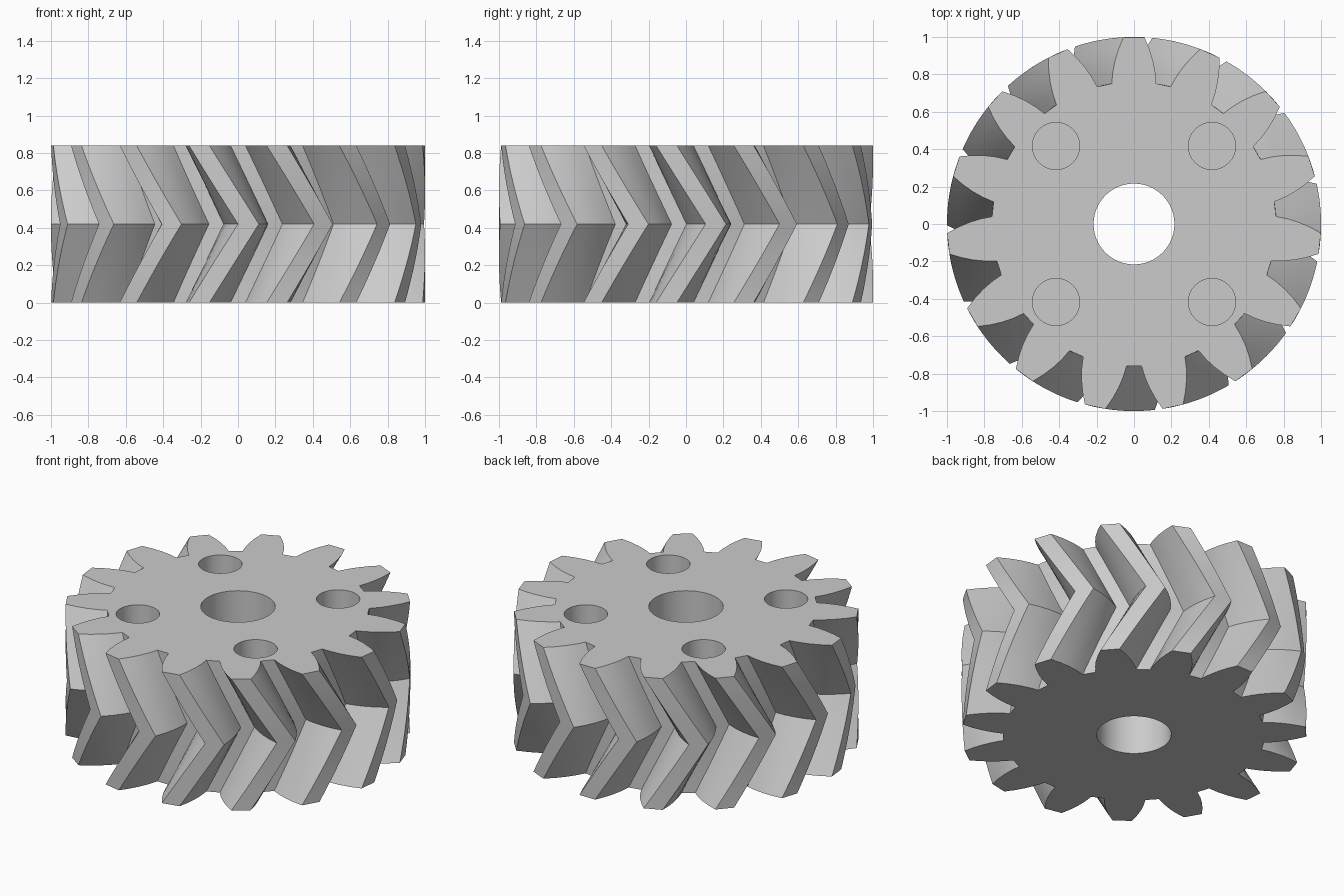
import bpy, bmesh
from math import radians, cos, sin, pi

cube = bpy.data.objects.get("Cube")
if cube:
    bpy.data.objects.remove(cube, do_unlink=True)

TEETH = 15
HEIGHT = 0.84
TWIST = 15.2          # degrees from either face to the middle
STEPS = 10            # slices in each half

grey = bpy.data.materials.new("plain grey")
grey.use_nodes = True
colour = (0.6, 0.6, 0.6, 1)
grey.diffuse_color = colour
grey.node_tree.nodes["Principled BSDF"].inputs["Base Color"].default_value = colour

# Tooth flank: radius and half angle, from root to tip
flank = [(0.76, 9.0), (0.82, 7.95), (0.88, 6.6), (0.94, 5.0), (1.0, 3.2)]
tooth = [(r, -a) for r, a in flank] + [(r, a) for r, a in reversed(flank)]


def gear_ring(bm, z, twist):
    ring = []
    for i in range(TEETH):
        middle = 90 + i * 360 / TEETH
        for r, a in tooth:
            t = radians(middle + a + twist)
            ring.append(bm.verts.new((r * cos(t), r * sin(t), z)))
    return ring


# Herringbone body: stacked rings that twist out and back again
bm = bmesh.new()
rings = []
for k in range(2 * STEPS + 1):
    f = k / STEPS
    rings.append(gear_ring(bm, HEIGHT * f / 2, TWIST * (1 - abs(1 - f))))
for low, high in zip(rings, rings[1:]):
    n = len(low)
    for i in range(n):
        j = (i + 1) % n
        bm.faces.new((low[i], low[j], high[j], high[i]))
bm.faces.new(list(reversed(rings[0])))
bm.faces.new(rings[-1])
mesh = bpy.data.meshes.new("herringbone_gear")
bm.to_mesh(mesh)
bm.free()
gear = bpy.data.objects.new("herringbone_gear", mesh)
bpy.context.collection.objects.link(gear)
mesh.materials.append(grey)


def drill(x, y, radius, bottom):
    """Cut a round hole from above the top face down to the given height."""
    top = HEIGHT + 0.1
    bpy.ops.mesh.primitive_cylinder_add(vertices=64, radius=radius, depth=top - bottom,
                                        location=(x, y, (top + bottom) / 2))
    cutter = bpy.context.object
    cutter.name = "hole_cutter"
    cutter.hide_render = True
    cutter.data.materials.append(grey)
    mod = gear.modifiers.new("hole", "BOOLEAN")
    mod.operation = "DIFFERENCE"
    mod.solver = "EXACT"
    mod.object = cutter
    bpy.ops.object.select_all(action="DESELECT")
    gear.select_set(True)
    bpy.context.view_layer.objects.active = gear
    bpy.ops.object.modifier_apply(modifier=mod.name)
    bpy.data.objects.remove(cutter, do_unlink=True)


# Shaft bore goes right through, the four side holes are blind
drill(0, 0, 0.216, -0.1)
for sx in (-1, 1):
    for sy in (-1, 1):
        drill(sx * 0.417, sy * 0.417, 0.126, HEIGHT / 2)

bpy.ops.object.shade_smooth_by_angle(angle=radians(25))
